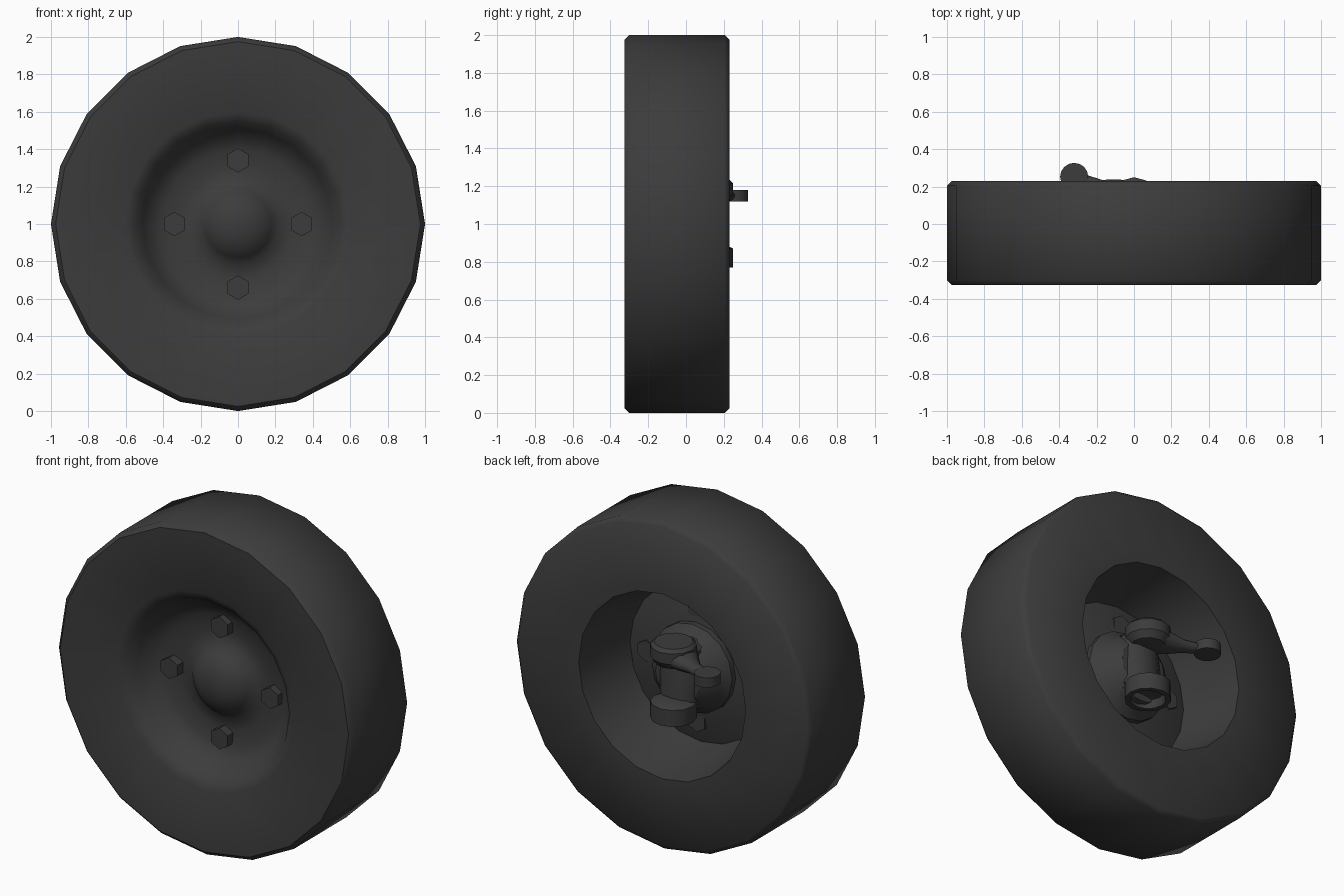
import bpy, bmesh, math
from mathutils import Vector, Matrix

if "Cube" in bpy.data.objects:
    bpy.data.objects.remove(bpy.data.objects["Cube"])

dark = bpy.data.materials.new("dark_grey")
dark.diffuse_color = (0.045, 0.045, 0.045, 1)
dark.use_nodes = True
dark.node_tree.nodes["Principled BSDF"].inputs["Base Color"].default_value = dark.diffuse_color


def finish(name, bm, smooth=True, angle=35):
    bmesh.ops.remove_doubles(bm, verts=bm.verts, dist=1e-5)
    bmesh.ops.recalc_face_normals(bm, faces=bm.faces)
    me = bpy.data.meshes.new(name)
    bm.to_mesh(me)
    bm.free()
    ob = bpy.data.objects.new(name, me)
    bpy.context.collection.objects.link(ob)
    me.materials.append(dark)
    if smooth:
        bpy.ops.object.select_all(action='DESELECT')
        ob.select_set(True)
        bpy.context.view_layer.objects.active = ob
        bpy.ops.object.shade_smooth_by_angle(angle=math.radians(angle))
    return ob


def lathe(name, profile, segs, loc, axis=(0, 0, 1), smooth=True, angle=35):
    """Revolve (radius, height) points about an axis through loc."""
    bm = bmesh.new()
    a = Vector(axis).normalized()
    u = Vector((0, 0, 1)) if abs(a.z) < 0.9 else Vector((0, 1, 0))
    u = (u - a * u.dot(a)).normalized()
    w = a.cross(u)
    rings = []
    for r, h in profile:
        rings.append([bm.verts.new(Vector(loc) + a * h + r * (
            u * math.cos(math.tau * i / segs) + w * math.sin(math.tau * i / segs)))
            for i in range(segs if r > 0 else 1)])
    for p, q in zip(rings, rings[1:]):
        for i in range(segs):
            j = (i + 1) % segs
            f = [p[i % len(p)], p[j % len(p)], q[j % len(q)], q[i % len(q)]]
            bm.faces.new(list(dict.fromkeys(f)))
    return finish(name, bm, smooth, angle)


def tube(name, points, segs=12):
    """Tapered tube through (x, y, z, width, height) stations."""
    bm = bmesh.new()
    rings = []
    for k, p in enumerate(points):
        a = Vector(points[max(k - 1, 0)][:3])
        b = Vector(points[min(k + 1, len(points) - 1)][:3])
        t = (b - a).normalized()
        side = t.cross(Vector((0, 0, 1)))
        side = side.normalized() if side.length > 0.3 else Vector((1, 0, 0))
        up = side.cross(t).normalized()
        rings.append([bm.verts.new(Vector(p[:3]) + side * p[3] * math.cos(math.tau * i / segs)
                                   + up * p[4] * math.sin(math.tau * i / segs))
                      for i in range(segs)])
    for p, q in zip(rings, rings[1:]):
        for i in range(segs):
            j = (i + 1) % segs
            bm.faces.new((p[i], p[j], q[j], q[i]))
    bm.faces.new(rings[0])
    bm.faces.new(rings[-1])
    return finish(name, bm, True, 50)


# Tyre with dished wheel disc and hub dome, one revolved profile
lathe("tyre_and_rim", [
    (0, -0.085), (0.20, -0.085), (0.34, -0.105), (0.48, -0.145), (0.53, 0.02), (0.565, 0.23),
    (0.975, 0.23), (1.0, 0.205), (1.0, -0.30), (0.975, -0.325), (0.60, -0.318),
    (0.55, -0.29), (0.51, -0.23), (0.46, -0.165), (0.40, -0.14), (0.30, -0.125),
    (0.22, -0.135), (0.18, -0.18), (0.14, -0.215), (0.08, -0.24), (0, -0.25)],
    20, (0, 0, 1), (0, 1, 0), angle=46)

# Four hexagonal wheel bolts
for k in range(4):
    a = k * math.pi / 2
    lathe("wheel_bolt", [(0, 0.08), (0.065, 0.08), (0.065, 0), (0, 0)], 6,
          (0.34 * math.cos(a), -0.18, 1 + 0.34 * math.sin(a)), (0, 1, 0), smooth=False)

# Steering knuckle body behind the disc
lathe("knuckle_body", [(0, -0.10), (0.27, -0.10), (0.27, -0.06), (0.23, -0.02),
                       (0.20, 0.04), (0.15, 0.08), (0, 0.09)], 16, (0, 0, 1), (0, 1, 0))

# Upper ball joint and its neck
lathe("upper_joint", [(0, 1.235), (0.11, 1.235), (0.13, 1.215), (0.13, 1.15),
                      (0.10, 1.11), (0, 1.09)], 12, (0, 0.12, 0))
tube("upper_neck", [(0, -0.05, 1.13, 0.14, 0.10), (0, 0.04, 1.15, 0.12, 0.075),
                    (0, 0.12, 1.17, 0.11, 0.05)])
tube("knuckle_spine", [(0, 0.03, 1.17, 0.12, 0.09), (0, 0.04, 1.0, 0.13, 0.10),
                       (0, 0.06, 0.86, 0.12, 0.09)])

# Lower ball joint: cup open underneath
lathe("lower_joint", [(0, 0.90), (0.09, 0.89), (0.13, 0.87), (0.13, 0.77), (0.10, 0.77),
                      (0.09, 0.82), (0, 0.84)], 12, (0, 0.12, 0))
tube("lower_neck", [(0, -0.06, 0.86, 0.14, 0.09), (0, 0.03, 0.84, 0.12, 0.055),
                    (0, 0.07, 0.83, 0.10, 0.04)])

# Tapered steering arm and its rod end
tube("steering_arm", [(-0.03, 0.12, 1.16, 0.12, 0.06), (-0.11, 0.16, 1.155, 0.085, 0.055),
                      (-0.19, 0.195, 1.15, 0.045, 0.035), (-0.30, 0.24, 1.15, 0.035, 0.025)])
lathe("rod_end", [(0, 1.18), (0.075, 1.18), (0.075, 1.12), (0, 1.12)], 16, (-0.32, 0.252, 0))
